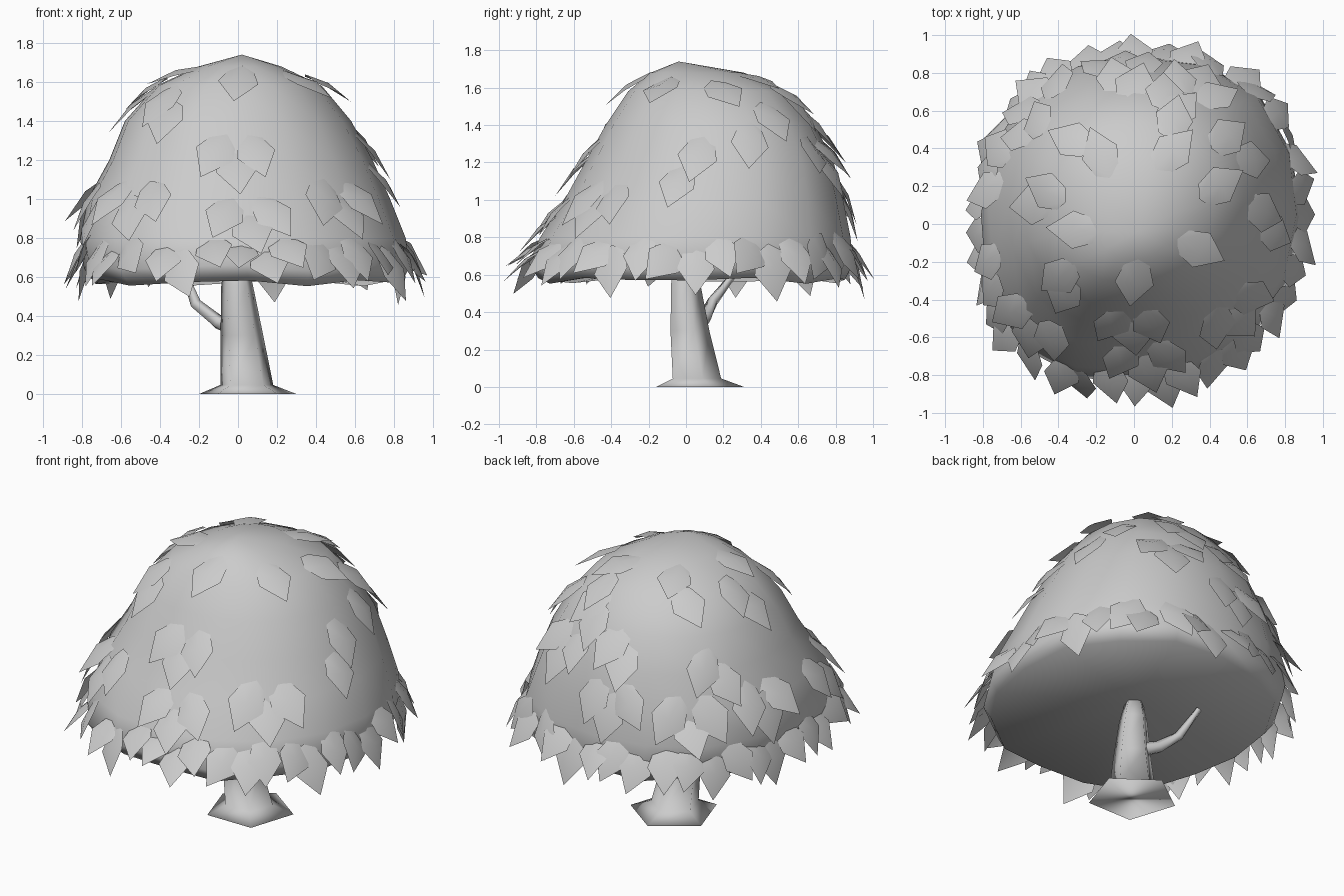
import bpy, bmesh, random
from math import cos, sin, radians, pi
from mathutils import Vector

if "Cube" in bpy.data.objects:
    bpy.data.objects.remove(bpy.data.objects["Cube"])

random.seed(4)


def finish(name, bm, angle, fix=True):
    if fix:
        bmesh.ops.recalc_face_normals(bm, faces=bm.faces)
    me = bpy.data.meshes.new(name)
    bm.to_mesh(me)
    bm.free()
    ob = bpy.data.objects.new(name, me)
    bpy.context.collection.objects.link(ob)
    bpy.ops.object.select_all(action='DESELECT')
    ob.select_set(True)
    bpy.context.view_layer.objects.active = ob
    bpy.ops.object.shade_smooth_by_angle(angle=radians(angle))
    return ob


def skin(bm, rings, start=None, end=None):
    """Bridge rings of points; optional points close the ends."""
    vs = [[bm.verts.new(p) for p in r] for r in rings]
    n = len(vs[0])
    for a, b in zip(vs, vs[1:]):
        for i in range(n):
            j = (i + 1) % n
            bm.faces.new((a[i], a[j], b[j], b[i]))
    for tip, ring in ((start, vs[0]), (end, vs[-1])):
        if tip is None:
            bm.faces.new(ring)
        else:
            t = bm.verts.new(tip)
            for i in range(n):
                bm.faces.new((t, ring[i], ring[(i + 1) % n]))


# Trunk: leaning pentagonal taper with flared foot (x, y, z, radius)
bm = bmesh.new()
trunk = [(.05, .05, 0, .26), (.045, .045, .045, .143), (.02, .01, .3, .115),
         (-.005, -.01, .56, .085), (-.01, -.01, .70, .05)]
skin(bm, [[(x + r * cos(pi / 2 + k * 2 * pi / 5), y + r * sin(pi / 2 + k * 2 * pi / 5), z)
           for k in range(5)] for x, y, z, r in trunk])
finish("trunk", bm, 175)

# Side branch: tapered tube along a bent path
bm = bmesh.new()
path = [(.0, .05, .33, .045), (-.1, .1, .365, .038), (-.215, .145, .46, .03), (-.27, .26, .61, .018)]
pts = [Vector(p[:3]) for p in path]
rings = []
for i, p in enumerate(pts):
    d = (pts[min(i + 1, 3)] - pts[max(i - 1, 0)]).normalized()
    s = d.cross(Vector((0, 0, 1))).normalized()
    t = s.cross(d)
    rings.append([p + path[i][3] * (s * cos(k * 2 * pi / 5) + t * sin(k * 2 * pi / 5)) for k in range(5)])
skin(bm, rings)
finish("branch", bm, 80)

# Canopy outline: z, min x, max x, min y, max y
OUTLINE = [(1.74, .01, .03, -.05, -.03), (1.68, -.2, .22, -.19, .31), (1.58, -.42, .43, -.31, .54),
           (1.4, -.58, .58, -.43, .69), (1.2, -.66, .69, -.54, .79), (1.0, -.77, .78, -.65, .84),
           (.8, -.81, .86, -.78, .88), (.65, -.79, .88, -.84, .89), (.57, -.73, .84, -.79, .85)]


def surface(a, z):
    for p, q in zip(OUTLINE, OUTLINE[1:]):
        if z >= q[0]:
            break
    f = (p[0] - z) / (p[0] - q[0])
    x0, x1, y0, y1 = [u + (v - u) * f for u, v in zip(p[1:], q[1:])]
    # fuller along the front-left to back-right diagonal
    g = 1 + max(0, sin(2 * a)) ** 2 * (.10 if sin(a) < 0 else .06)
    if cos(a) < 0 < sin(a) and z < .9:
        g += .04 * sin(2 * a) ** 2
    return Vector(((x0 + x1) / 2 + (x1 - x0) / 2 * cos(a) * g,
                   (y0 + y1) / 2 + (y1 - y0) / 2 * sin(a) * g, z))


# Canopy: smooth dome with a wavy rim and slightly hollow underside
bm = bmesh.new()
skin(bm, [[surface(k * 2 * pi / 16, o[0]) + Vector((0, 0, .018 * sin(k * 2.3) if o[0] < .7 else 0))
           for k in range(16)] for o in OUTLINE[1:]],
     (.02, -.04, 1.74), (0, 0, .67))
finish("canopy", bm, 175)


# Leaves: gently folded pointed blades lying on the dome, tips down and outward
def leaf(bm, deg, z, yaw, tilt, size):
    a = radians(deg)
    p = surface(a, z)
    down = (surface(a, z - .03) - surface(a, z + .03)).normalized()
    side = (surface(a + .05, z) - surface(a - .05, z)).normalized()
    side = (side - down * side.dot(down)).normalized()
    n = down.cross(side).normalized()
    if n.dot(p - Vector((0, 0, .4))) < 0:
        n = -n
    d = down * cos(yaw) + side * sin(yaw)
    s = side * cos(yaw) - down * sin(yaw)
    d, n = d * cos(tilt) + n * sin(tilt), n * cos(tilt) - d * sin(tilt)

    def v(u, w, h):
        return bm.verts.new(p + n * .012 + (d * u + s * w + n * h) * size)
    mid = [v(-.11, 0, 0), v(.03, 0, .018), v(.19, 0, -.01)]
    for sg in (-1, 1):
        b, m = v(-.07, .065 * sg, -.01), v(.04, .1 * sg, 0)
        bm.faces.new((mid[0], mid[1], m, b)[::sg])
        bm.faces.new((mid[1], mid[2], m)[::sg])


bm = bmesh.new()
# clusters on the dome: azimuth, height, leaf count
CLUSTERS = [(-90, 1.61, 1), (-92, 1.21, 3), (-87, .89, 3), (-130, .97, 3), (-48, .97, 3), (-130, 1.46, 2),
            (-12, 1.1, 1), (20, 1.32, 1), (35, 1.44, 1), (10, 1.58, 1), (-35, 1.6, 1),
            (60, 1.6, 2), (70, 1.45, 2), (62, 1.22, 3), (95, 1.3, 2), (95, 1.0, 3), (-5, 1.25, 1),
            (130, 1.6, 2), (145, 1.2, 2), (165, .98, 3), (178, 1.52, 2), (205, .95, 2),
            (200, 1.64, 1), (130, .95, 3)]
for deg, z, count in CLUSTERS:
    for i in range(count):
        off = i - (count - 1) / 2
        leaf(bm, deg + off * 8, z + (.04 if i % 2 == 0 else -.04) * (count > 1),
             radians(off * 18 + random.uniform(-12, 12)),
             radians(random.uniform(5, 9) if z > 1.3 else random.uniform(9, 16)),
             random.uniform(1, 1.1))
# skirt of leaves hanging around the rim
for c in range(13):
    for i in range(3):
        az = c * 360 / 13 + (i - 1) * 8.5 + random.uniform(-2, 2)
        lift = 4 if cos(radians(az)) > .3 else 14
        leaf(bm, az, (.71, .67, .73)[i] + random.uniform(-.02, .02),
             radians((i - 1) * 20 + random.uniform(-15, 15)), radians(lift + random.uniform(10, 26)),
             random.uniform(.92, 1.05))
finish("leaves", bm, 60, False)
